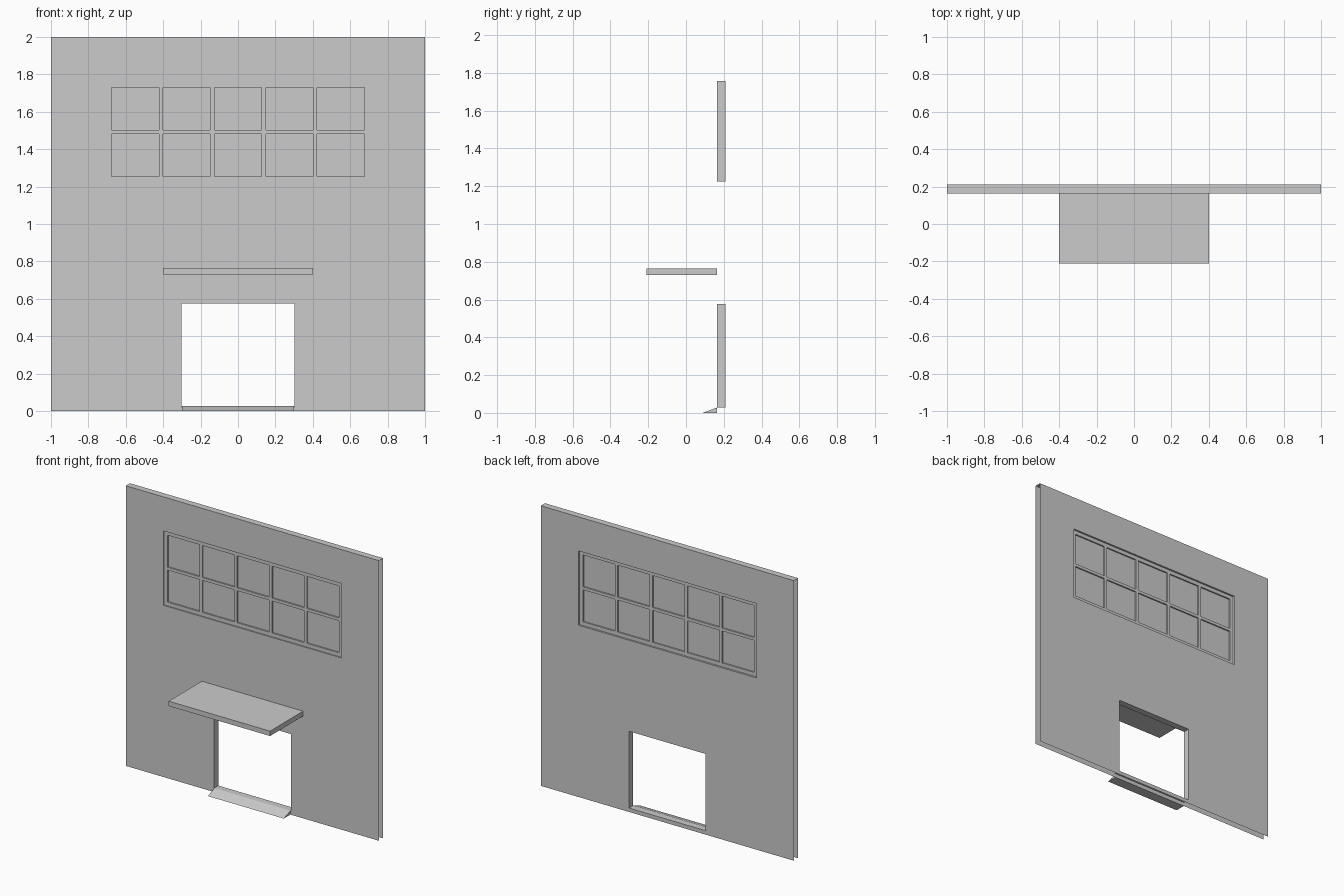
import bpy
import bmesh

if "Cube" in bpy.data.objects:
    bpy.data.objects.remove(bpy.data.objects["Cube"])

FRONT, BACK = 0.163, 0.21          # wall sheets
WIN_X, WIN_LOW, WIN_HIGH = 0.703, 1.226, 1.757
DOOR_X, SILL, DOOR_TOP = 0.303, 0.028, 0.576

grey = bpy.data.materials.new("plain_grey")
grey.use_nodes = True
grey.diffuse_color = (0.6, 0.6, 0.6, 1)
grey.node_tree.nodes["Principled BSDF"].inputs["Base Color"].default_value = (0.6, 0.6, 0.6, 1)


def finish(name, bm):
    mesh = bpy.data.meshes.new(name)
    bm.to_mesh(mesh)
    bm.free()
    mesh.materials.append(grey)
    obj = bpy.data.objects.new(name, mesh)
    bpy.context.collection.objects.link(obj)
    return obj


def slab(name, xs, zs, y0, y1, is_hole, is_open):
    """Upright slab on a cell grid, with holes and chosen sides left open."""
    bm = bmesh.new()
    rows = [[bm.verts.new((x, y0, z)) for x in xs] for z in zs]
    for j in range(len(zs) - 1):
        for i in range(len(xs) - 1):
            if not is_hole(i, j):
                bm.faces.new((rows[j][i], rows[j][i + 1], rows[j + 1][i + 1], rows[j + 1][i]))
    for v in [v for v in bm.verts if not v.link_faces]:
        bm.verts.remove(v)
    new = bmesh.ops.extrude_face_region(bm, geom=bm.faces[:], use_keep_orig=True)["geom"]
    for v in new:
        if isinstance(v, bmesh.types.BMVert):
            v.co.y = y1
    bmesh.ops.recalc_face_normals(bm, faces=bm.faces[:])
    sides = [f for f in bm.faces if abs(f.normal.y) < 0.5 and is_open(f.calc_center_median())]
    bmesh.ops.delete(bm, geom=sides, context="FACES")
    return finish(name, bm)


def prism(name, profile, half_width):
    """Side profile in (y, z) stretched along x."""
    bm = bmesh.new()
    ends = [[bm.verts.new((x, y, z)) for y, z in profile] for x in (-half_width, half_width)]
    bm.faces.new(ends[0])
    bm.faces.new(ends[1])
    n = len(profile)
    for i in range(n):
        k = (i + 1) % n
        bm.faces.new((ends[0][i], ends[0][k], ends[1][k], ends[1][i]))
    bmesh.ops.recalc_face_normals(bm, faces=bm.faces[:])
    return finish(name, bm)


# Hollow wall: closed on top and in the openings, open at the ends and bottom
slab("wall",
     [-1, -WIN_X, -DOOR_X, DOOR_X, WIN_X, 1],
     [0, SILL, DOOR_TOP, WIN_LOW, WIN_HIGH, 2],
     FRONT, BACK,
     lambda i, j: (j == 1 and i == 2) or (j == 3 and 1 <= i <= 3),
     lambda c: abs(c.x) > 0.99 or c.z < 0.001)

# Window frame with five by two lights
PANE_W, PANE_H, PITCH_X, PITCH_Z = 0.253, 0.228, 0.275, 0.249
pane_x = [(i - 2) * PITCH_X for i in range(5)]
middle = (WIN_LOW + WIN_HIGH) / 2
pane_z = [middle - PITCH_Z / 2, middle + PITCH_Z / 2]
frame_xs = [-WIN_X] + [x + s * PANE_W / 2 for x in pane_x for s in (-1, 1)] + [WIN_X]
frame_zs = [WIN_LOW] + [z + s * PANE_H / 2 for z in pane_z for s in (-1, 1)] + [WIN_HIGH]
slab("window_frame", frame_xs, frame_zs, 0.171, 0.197,
     lambda i, j: i % 2 == 1 and j % 2 == 1,
     lambda c: abs(c.x) > WIN_X - 0.001 or c.z < WIN_LOW + 0.001 or c.z > WIN_HIGH - 0.001)

# Window panes, set back in the frame
for r, z in enumerate(pane_z):
    for c, x in enumerate(pane_x):
        slab(f"window_pane_{r + 1}_{c + 1}",
             [x - PANE_W / 2, x + PANE_W / 2], [z - PANE_H / 2, z + PANE_H / 2],
             0.181, 0.187, lambda i, j: False, lambda p: True)

# Canopy over the doorway
prism("canopy", [(-0.21, 0.73), (FRONT, 0.73), (FRONT, 0.765), (-0.21, 0.765)], 0.4)

# Entrance ramp up to the sill
prism("entrance_ramp", [(0.088, 0), (FRONT, 0), (FRONT, SILL)], 0.3)
